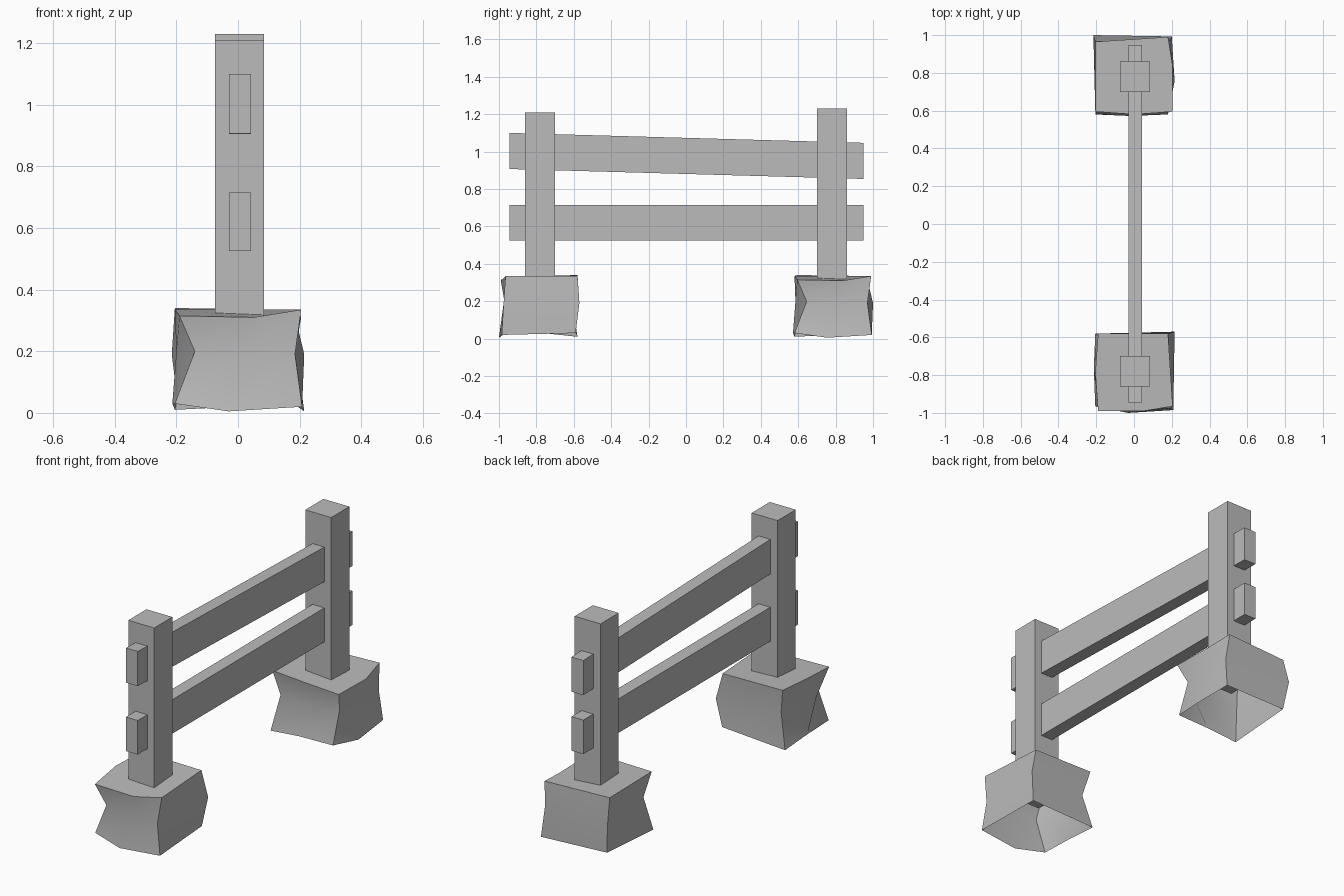
import bpy
import bmesh
from math import radians

cube = bpy.data.objects.get("Cube")
if cube:
    bpy.data.objects.remove(cube, do_unlink=True)

# One plain grey for everything
grey = bpy.data.materials.new("plain_grey")
grey.use_nodes = True
color = (0.5, 0.5, 0.5, 1)
grey.diffuse_color = color
grey.node_tree.nodes["Principled BSDF"].inputs["Base Color"].default_value = color


def add_object(name, bm):
    bmesh.ops.recalc_face_normals(bm, faces=bm.faces)
    mesh = bpy.data.meshes.new(name)
    bm.to_mesh(mesh)
    bm.free()
    mesh.materials.append(grey)
    obj = bpy.data.objects.new(name, mesh)
    bpy.context.collection.objects.link(obj)
    return obj


def box(name, x, y, z, drop=0):
    """Box between ranges; drop lowers the back end."""
    bm = bmesh.new()
    bmesh.ops.create_cube(bm, size=1)
    for v in bm.verts:
        back = v.co.y > 0
        v.co = [r[int(c > 0)] for r, c in zip((x, y, z), v.co)]
        if back:
            v.co.z -= drop
    return add_object(name, bm)


# Posts
post_x = (-0.075, 0.085)
box("front_post", post_x, (-0.86, -0.70), (0.2, 1.21))
box("back_post", post_x, (0.70, 0.86), (0.2, 1.23))

# Rails, the upper one sagging towards the back
rail_x, rail_y = (-0.03, 0.043), (-0.945, 0.948)
box("lower_rail", rail_x, rail_y, (0.525, 0.715))
box("upper_rail", rail_x, rail_y, (0.907, 1.1), drop=0.053)

# Foot stones: three uneven rings with a pinched waist, open underneath
RINGS = [
    [(-.205, -.18, .03), (-.03, -.215, .005), (.208, -.2, .02),
     (.19, .195, .03), (-.205, .205, .01), (-.213, .02, .03)],
    [(-.14, -.175, .2), (.02, -.185, .195), (.185, -.19, .19),
     (.215, .215, .19), (-.16, .175, .2), (-.2, -.08, .2)],
    [(-.19, -.205, .315), (.05, -.205, .31), (.205, -.18, .335),
     (.18, .205, .335), (-.19, .205, .34), (-.205, 0, .335)],
]


def stone(name, y, turn):
    bm = bmesh.new()
    rings = [[bm.verts.new(p) for p in ring] for ring in RINGS]
    for low, high in zip(rings, rings[1:]):
        for i in range(len(low)):
            j = (i + 1) % len(low)
            bm.faces.new((low[i], low[j], high[j], high[i]))
    bm.faces.new(rings[-1])
    obj = add_object(name, bm)
    obj.location.y = y
    obj.rotation_euler.z = turn
    return obj


stones = [stone("front_stone", -0.785, 0), stone("back_stone", 0.785, radians(90))]
bpy.ops.object.select_all(action="DESELECT")
for obj in stones:
    obj.select_set(True)
bpy.context.view_layer.objects.active = stones[0]
bpy.ops.object.shade_smooth_by_angle(angle=radians(30))
